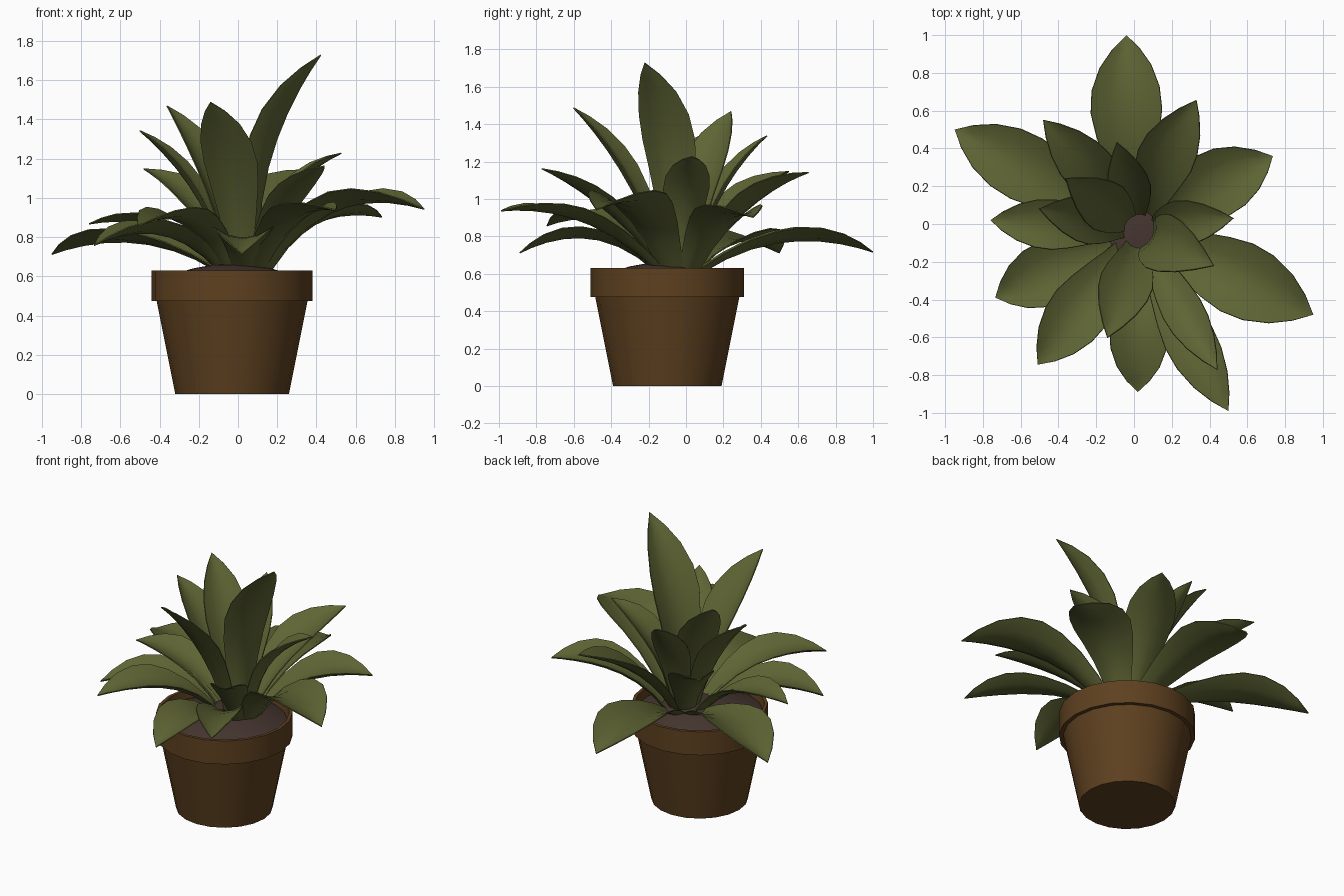
import bpy, bmesh, math
from mathutils import Vector

if "Cube" in bpy.data.objects:
    bpy.data.objects.remove(bpy.data.objects["Cube"])

def material(name, rgb):
    m = bpy.data.materials.new(name)
    m.diffuse_color = (*rgb, 1)
    m.use_nodes = True
    m.node_tree.nodes["Principled BSDF"].inputs["Base Color"].default_value = m.diffuse_color
    return m

LEAF = material("olive leaf green", (0.112, 0.128, 0.034))
CLAY = material("brown clay", (0.112, 0.052, 0.014))
SOIL = material("dark soil", (0.060, 0.036, 0.029))
POT_X, POT_Y, SIDES = -0.03, -0.10, 20

def finish(name, bm, mat, angle):
    bmesh.ops.recalc_face_normals(bm, faces=bm.faces)
    me = bpy.data.meshes.new(name)
    bm.to_mesh(me)
    bm.free()
    me.materials.append(mat)
    ob = bpy.data.objects.new(name, me)
    bpy.context.collection.objects.link(ob)
    bpy.ops.object.select_all(action='DESELECT')
    ob.select_set(True)
    bpy.context.view_layer.objects.active = ob
    bpy.ops.object.shade_smooth_by_angle(angle=math.radians(angle))
    return ob

def lathe(name, profile, mat):
    """Revolve (radius, height) points around the pot axis."""
    bm = bmesh.new()
    rings = []
    for r, z in profile:
        rings.append([bm.verts.new((POT_X + r * math.cos(a), POT_Y + r * math.sin(a), z))
                      for a in (2 * math.pi * i / SIDES for i in range(SIDES))])
    for a, b in zip(rings, rings[1:]):
        for i in range(SIDES):
            j = (i + 1) % SIDES
            bm.faces.new((a[i], a[j], b[j], b[i]))
    bmesh.ops.remove_doubles(bm, verts=bm.verts, dist=1e-4)
    return finish(name, bm, mat, 35)

# Pot with a stepped rim, and the soil mound inside it
lathe("pot", [(0, 0), (0.29, 0), (0.385, 0.475), (0.41, 0.475), (0.41, 0.63),
              (0.39, 0.63), (0.375, 0.54), (0, 0.54)], CLAY)
lathe("soil", [(0.38, 0.575), (0.30, 0.61), (0.20, 0.64), (0.10, 0.658), (0, 0.662)], SOIL)

# Half width of a leaf along its length
WIDTH = [(0, .07), (.15, .095), (.3, .13), (.45, .165), (.58, .187),
         (.7, .178), (.82, .135), (.92, .07), (1, 0)]
CROWN = Vector((0.035, -0.035, 0.61))

def leaf(name, tip, bulge, width, bow=0):
    """Cupped blade along an arched curve from the crown to its tip."""
    tip = Vector(tip)
    out = Vector((tip.x - CROWN.x, tip.y - CROWN.y, 0)).normalized()
    side = out.cross(Vector((0, 0, 1)))
    start = CROWN + out * (0.12 if tip.z < 1 else 0.08)
    up = side.cross(tip - start).normalized()
    mid = (start + tip) / 2 + up * 2 * bulge + side * 2 * bow
    bm = bmesh.new()
    rows = []
    for t, w in WIDTH:
        p = start * (1 - t) ** 2 + mid * 2 * t * (1 - t) + tip * t * t
        tangent = (mid - start) * (1 - t) + (tip - mid) * t
        normal = side.cross(tangent).normalized()
        w *= width
        rows.append([bm.verts.new(p + side * (w * s) + normal * (w * 0.38 * s * s))
                     for s in (-1, -.5, 0, .5, 1)])
    for a, b in zip(rows, rows[1:]):
        for i in range(4):
            bm.faces.new((a[i], a[i + 1], b[i + 1], b[i]))
    bmesh.ops.remove_doubles(bm, verts=bm.verts, dist=1e-4)
    bmesh.ops.recalc_face_normals(bm, faces=bm.faces)
    bmesh.ops.solidify(bm, geom=bm.faces[:], thickness=0.006)
    return finish(name, bm, LEAF, 40)

# Leaves: tip position, arch height, width factor, sideways bow (to the right seen from the crown)
LEAVES = [
    # drooping outer ring
    ((-.04, 1.0, .72), .11, 1.0, -.03), ((.735, .36, .905), .12, .95, -.02),
    ((.95, -.48, .945), .17, 1.05, 0), ((.50, -.99, .94), .11, .72, .02),
    ((.02, -.89, .715), .13, .82, 0), ((-.51, -.745, .86), .14, .85, 0),
    ((-.735, -.39, .76), .13, .9, 0), ((-.76, .02, .87), .11, .7, 0),
    ((-.95, .50, .715), .11, .95, 0),
    # leaning middle ring
    ((.33, .655, 1.145), .08, .8, -.03), ((.525, .03, 1.23), .11, .65, -.01),
    ((.44, -.77, 1.165), .06, .58, .01), ((-.48, .55, 1.15), .08, .72, .01),
    # upright inner leaves
    ((-.50, .08, 1.345), .07, .68, 0), ((-.09, .43, 1.34), .07, .6, 0),
    ((-.36, .24, 1.47), .07, .72, 0), ((-.14, -.60, 1.49), .07, .75, -.01),
    ((.42, -.22, 1.73), .13, .82, .01),
]
for i, (tip, bulge, width, bow) in enumerate(LEAVES, 1):
    leaf(f"leaf_{i:02d}", tip, bulge, width, bow)
